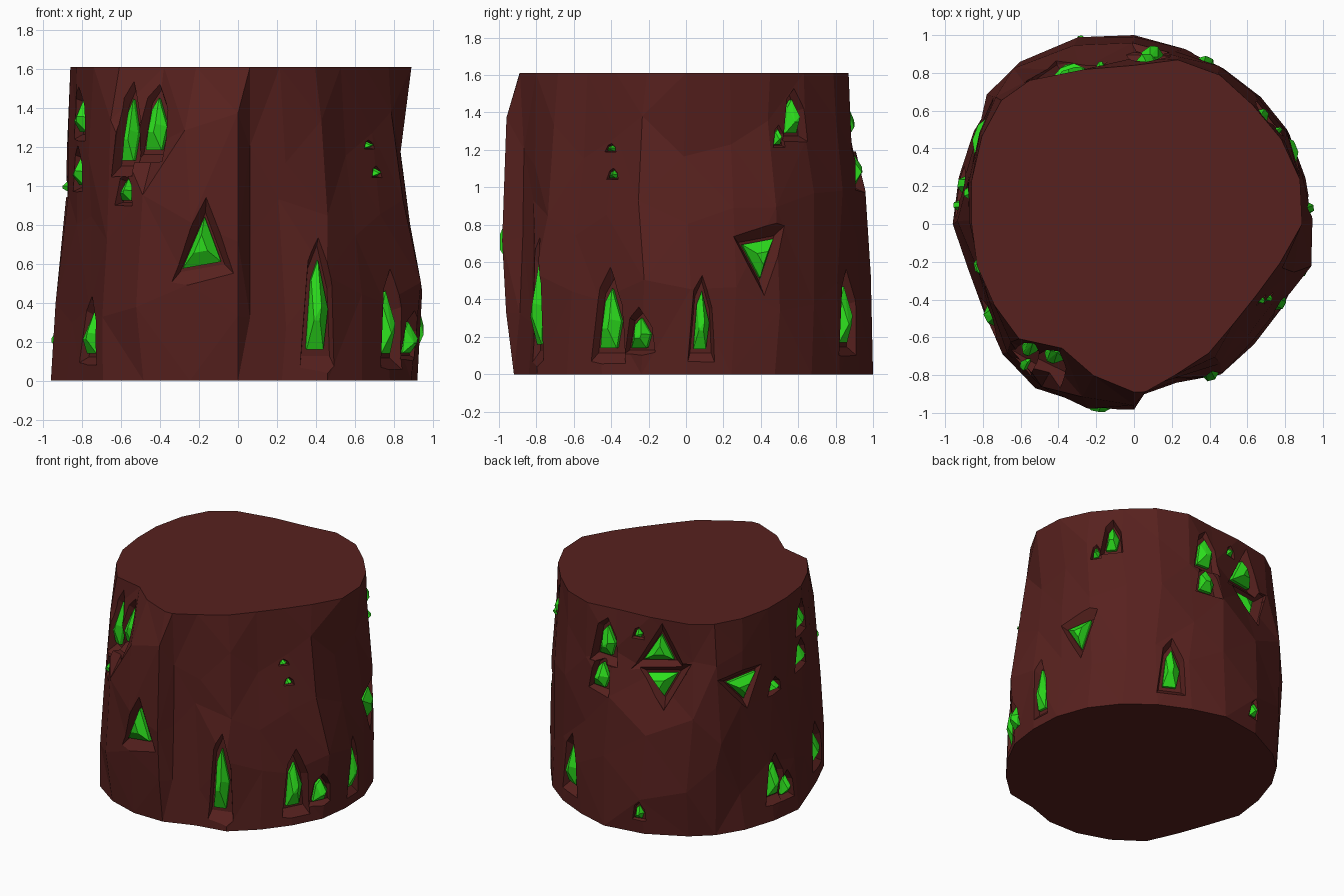
import bpy, bmesh, math, random
from mathutils import Vector
from mathutils.bvhtree import BVHTree

if "Cube" in bpy.data.objects:
    bpy.data.objects.remove(bpy.data.objects["Cube"])

random.seed(4)


def material(name, colour):
    m = bpy.data.materials.new(name)
    m.diffuse_color = (*colour, 1)
    m.use_nodes = True
    m.node_tree.nodes["Principled BSDF"].inputs["Base Color"].default_value = m.diffuse_color
    return m


def make_object(name, bm, mat):
    bmesh.ops.recalc_face_normals(bm, faces=bm.faces)
    me = bpy.data.meshes.new(name)
    bm.to_mesh(me)
    bm.free()
    me.materials.append(mat)
    ob = bpy.data.objects.new(name, me)
    bpy.context.collection.objects.link(ob)
    return ob


rock_mat = material("dark_red_rock", (0.095, 0.015, 0.013))
gem_mat = material("green_crystal", (0.025, 0.72, 0.012))

# Rock stump: radius around the axis, one row per height
angles = [0, 15, 30, 45, 60, 75, 90, 108, 126, 137, 150, 165, 180, 195, 210,
          225, 240, 255, 270, 274, 285, 300, 315, 330, 345]
rings = {
    0.0: [.92, .94, .95, .95, .95, .96, 1.0, 1.0, 1.0, 1.0, .98, .96, .96, .91, .92,
          .98, .97, .95, .92, .90, .87, .92, .90, .90, .92],
    0.4: [.94, .94, .95, .94, .95, .97, 1.0, 1.03, 1.06, 1.04, .97, .94, .93, .88, .90,
          .99, 1.01, 1.0, .97, .90, .86, .92, .88, .89, .96],
    0.85: [.88, .91, .95, .95, .95, .95, .97, 1.0, 1.05, 1.05, .96, .91, .87, .86, .88,
           .96, 1.0, 1.01, .98, .88, .85, .88, .84, .84, .88],
    1.25: [.83, .87, .92, .92, .93, .92, .89, .87, .95, 1.0, .94, .90, .88, .85, .88,
           .90, .86, .96, .96, .88, .84, .82, .78, .78, .82],
    1.61: [.89, .91, .90, .89, .91, .90, .84, .86, .94, .96, .93, .89, .86, .86, .855,
           .86, .76, .83, .89, .89, .83, .79, .746, .75, .80],
}
bm = bmesh.new()
loops = []
for z, radii in rings.items():
    row = []
    inner = 1 if 0 < z < 1.6 else 0
    for a, r in zip(angles, radii):
        dz = random.uniform(-.14, .14) * inner
        da = random.uniform(-2, 2) * inner
        dr = random.uniform(-.012, .006) * inner
        t = math.radians(a + da * (a not in (270, 274)))
        row.append(bm.verts.new(((r + dr) * math.cos(t), (r + dr) * math.sin(t), z + dz)))
    loops.append(row)
n = len(angles)
for lo, hi in zip(loops, loops[1:]):
    for i in range(n):
        j = (i + 1) % n
        bm.faces.new((lo[i], lo[j], hi[j], hi[i]))
bmesh.ops.triangulate(bm, faces=bm.faces[:])
bm.faces.new(loops[0][::-1])
bm.faces.new(loops[-1])
bmesh.ops.recalc_face_normals(bm, faces=bm.faces)
tree = BVHTree.FromBMesh(bm)
rock = make_object("rock_stump", bm, rock_mat)

# Crystal outlines (width, height), each inside a half-unit box
UP = [(-1, -.9), (1, -.65), (.15, 1)]
DOWN = [(-1, .7), (1, 1), (.15, -1)]
TALL = [(-.9, -1), (.6, -1), (1, -.1), (.1, 1), (-.5, .55)]
POCKET_TALL = [(-1.1, -1), (1.1, -1), (.9, .3), (.1, 1.15), (-.6, .7)]

# angle, height of centre, width, height, outline
crystals = [
    (259, .70, .20, .28, UP), (297, .39, .12, .46, TALL),
    (332, .30, .13, .32, TALL), (344, .22, .12, .16, TALL),
    (213, .25, .15, .22, TALL), (196, 1.36, .13, .17, TALL),
    (195, 1.08, .13, .15, TALL), (169, 1.0, .10, .08, TALL),
    (167, .30, .12, .24, TALL), (174, .22, .08, .14, TALL),
    (150, 1.08, .24, .18, DOWN), (114, 1.12, .22, .18, DOWN),
    (112, 1.37, .22, .22, UP), (102, 1.47, .06, .06, TALL),
    (85, 1.36, .14, .22, TALL), (84, 1.11, .13, .18, TALL),
    (66, .32, .13, .30, TALL), (25, .62, .18, .21, DOWN),
    (40, 1.38, .10, .18, TALL), (33, 1.27, .05, .08, TALL),
    (5, .29, .09, .31, TALL), (106, .17, .07, .10, TALL),
    (230, 1.29, .09, .32, TALL), (239, 1.32, .12, .27, TALL),
    (232, .98, .08, .11, TALL), (331, 1.07, .05, .04, TALL),
    (329, 1.21, .05, .03, TALL),
]


def hull(points):
    b = bmesh.new()
    for p in points:
        b.verts.new(p)
    bmesh.ops.convex_hull(b, input=b.verts[:])
    return b


bpy.context.view_layer.objects.active = rock
for k, (a, z, w, h, shape) in enumerate(crystals, 1):
    t = math.radians(a)
    radial = Vector((math.cos(t), math.sin(t), 0))
    hit, normal, _, _ = tree.ray_cast(radial * 2 + Vector((0, 0, z)), -radial)
    out = (normal + radial).normalized()
    side = Vector((0, 0, 1)).cross(out).normalized()
    up = out.cross(side)

    def place(pts, scale, depth, shift=0):
        return [hit + side * (x * w / 2 * scale + shift * w) + up * (y * h / 2 * scale)
                + out * depth for x, y in pts]

    # Pocket sunk into the rock around the crystal
    depth = .05 if w > .07 else .02
    rim = POCKET_TALL if shape is TALL else shape
    grow = 1.55 if shape is TALL else 2.0
    cut = make_object("pocket_cutter", hull(place(rim, grow, .1) + place(rim, grow, .01)
                                            + place(rim, 1.15, -depth)), rock_mat)
    cut.hide_render = True
    mod = rock.modifiers.new("pocket", 'BOOLEAN')
    mod.operation, mod.solver, mod.object = 'DIFFERENCE', 'EXACT', cut
    bpy.ops.object.modifier_apply(modifier=mod.name)
    bpy.data.objects.remove(cut)

    # Faceted crystal: wide base, small off-centre crown
    s = random.uniform(-.08, .08)
    gem = hull(place(shape, .95, -depth - .02) + place(shape, 1.0, -depth * .5)
               + place(shape[:3], .35, .02, s))
    make_object(f"crystal_{k}", gem, gem_mat)
